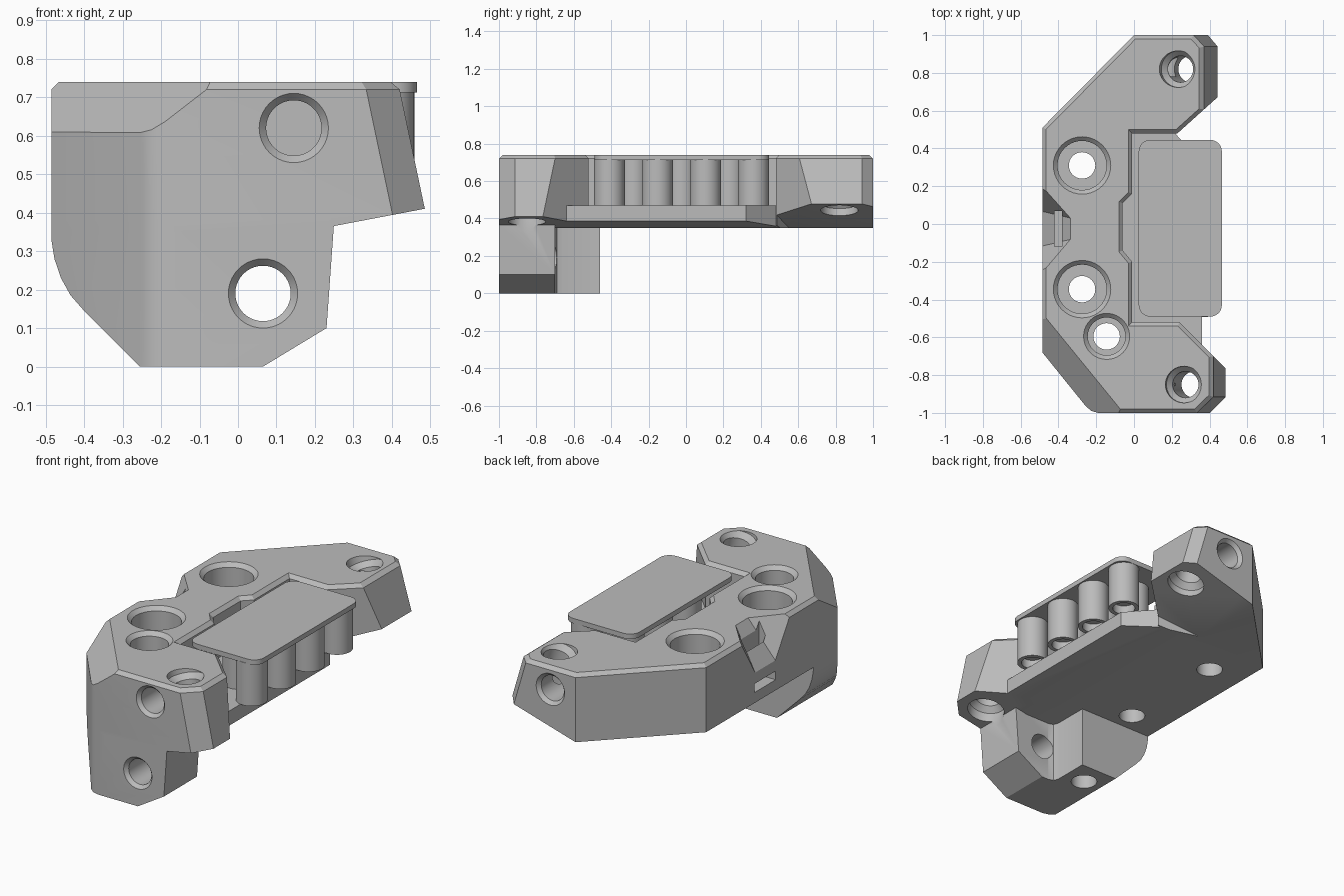
import bpy, bmesh, math
from mathutils import Vector

if "Cube" in bpy.data.objects:
    bpy.data.objects.remove(bpy.data.objects["Cube"])

grey = bpy.data.materials.new("mid grey")
grey.use_nodes = True
colour = (0.5, 0.5, 0.5, 1)
grey.diffuse_color = colour
grey.node_tree.nodes["Principled BSDF"].inputs["Base Color"].default_value = colour


def make(name, bm):
    bmesh.ops.recalc_face_normals(bm, faces=bm.faces)
    mesh = bpy.data.meshes.new(name)
    bm.to_mesh(mesh)
    bm.free()
    mesh.materials.append(grey)
    ob = bpy.data.objects.new(name, mesh)
    bpy.context.collection.objects.link(ob)
    return ob


def loft(name, rings, chamfer=0):
    """Skin closed rings of equal length, cap both ends, chamfer the last ring."""
    bm = bmesh.new()
    loops = [[bm.verts.new(p) for p in ring] for ring in rings]
    for a, b in zip(loops, loops[1:]):
        for i in range(len(a)):
            j = (i + 1) % len(a)
            bm.faces.new((a[i], a[j], b[j], b[i]))
    bm.faces.new(loops[0])
    top = bm.faces.new(loops[-1])
    bmesh.ops.recalc_face_normals(bm, faces=bm.faces)
    if chamfer:
        bmesh.ops.bevel(bm, geom=list(top.edges), offset=chamfer, segments=1,
                        affect='EDGES', profile=0.5)
    return make(name, bm)


def prism(name, outline, z0, z1, chamfer=0):
    return loft(name, [[(x, y, z) for x, y in outline] for z in (z0, z1)], chamfer)


def hull(name, points):
    bm = bmesh.new()
    for p in points:
        bm.verts.new(p)
    bmesh.ops.convex_hull(bm, input=bm.verts)
    return make(name, bm)


def box(name, x, y, z):
    return hull(name, [(a, b, c) for a in x for b in y for c in z])


def turned(name, origin, axis, profile, n=40):
    """Round solid from (distance along axis, radius) pairs."""
    rot = Vector(axis).to_track_quat('Z', 'Y')
    ring = [(math.cos(math.tau * i / n), math.sin(math.tau * i / n)) for i in range(n)]
    return loft(name, [[Vector(origin) + rot @ Vector((c * r, s * r, t)) for c, s in ring]
                       for t, r in profile])


def boolean(target, tool, operation='DIFFERENCE'):
    mod = target.modifiers.new("cut", 'BOOLEAN')
    mod.operation, mod.solver, mod.object = operation, 'EXACT', tool
    bpy.context.view_layer.objects.active = target
    bpy.ops.object.modifier_apply(modifier=mod.name)
    bpy.data.objects.remove(tool)


def smooth(ob):
    bpy.ops.object.select_all(action='DESELECT')
    ob.select_set(True)
    bpy.context.view_layer.objects.active = ob
    bpy.ops.object.shade_smooth_by_angle(angle=math.radians(25))


LOW, TOP, FLOOR = 0.35, 0.74, 0.47


# Main block: ears lean outwards towards the bottom
def block_outline(rear_x, front_x):
    return [(0, 1), (rear_x - 0.055, 1), (rear_x, 0.94),
            (rear_x, 0.48 + 0.9 * (rear_x - 0.23)), (0.23, 0.48),
            (-0.01, 0.48), (-0.01, 0.16), (-0.06, 0.11), (-0.06, -0.14),
            (-0.01, -0.2), (-0.01, -0.52), (0.24, -0.52),
            (front_x, -0.28 - front_x), (front_x, -0.915), (front_x - 0.087, -1),
            (-0.19, -1), (-0.225, -0.99), (-0.255, -0.965), (-0.485, -0.68), (-0.485, 0.51)]


body = loft("main_block", [[(x, y, LOW) for x, y in block_outline(0.48, 0.498)],
                           [(x, y, TOP) for x, y in block_outline(0.365, 0.416)]], 0.02)

# Shelf forming the pocket floor
boolean(body, prism("shelf", [(-0.2, -0.7), (0.36, -0.7), (0.36, 0.32),
                              (0.2, 0.5), (-0.2, 0.5)], LOW, FLOOR), 'UNION')

# Undersides rise towards the ears
boolean(body, hull("underside_cut", [(x, y, z) for y in (-1.1, 1.1) for x, z in
                                     ((0.17, LOW), (0.17, 0.2), (0.6, 0.2), (0.6, 0.432))]))
boolean(body, hull("rear_underside_cut", [p for x, y in ((0, 0.55), (0.55, 0.4), (0, 1.1), (0.55, 1.1))
                                          for p in ((x, y, 0.2), (x, y, LOW + 0.29 * x))]))

# Front leg: plan shape trimmed by its front profile
leg = prism("leg", [(-0.19, -1), (0.4, -1), (0.4, -0.7), (0.02, -0.7), (-0.01, -0.69),
                    (-0.02, -0.66), (-0.02, -0.46), (-0.485, -0.46), (-0.485, -0.68),
                    (-0.255, -0.965), (-0.225, -0.99)], -0.1, 0.42)
profile = [(-0.6, 0.38), (-0.485, 0.38), (-0.485, 0.33), (-0.477, 0.28), (-0.46, 0.23),
           (-0.435, 0.185), (-0.4, 0.145), (-0.255, 0), (0.065, 0), (0.23, 0.1), (0.25, 0.38)][1:]
boolean(leg, loft("leg_profile", [[(x, y, z) for x, z in profile] for y in (-1.2, -0.3)]), 'INTERSECT')
boolean(body, leg, 'UNION')

# Broad chamfer over the front corner
n = Vector((-0.775, -0.632, 0))
along = Vector((0.632, -0.775, 0))
start = Vector((-0.48, -0.48, TOP))
boolean(body, hull("corner_cut", [start + along * s + n * d + Vector((0, 0, h)) for s in (-0.4, 1.1)
                                  for d, h in ((-0.1, 0.1), (0.4, 0.1), (0.4, -0.4))]))

# Flared notch and tie slot on the side
boolean(body, hull("notch_cut", [(-0.33, 0.03, 0.75), (-0.33, -0.08, 0.75), (-0.5, 0.22, 0.75),
                                 (-0.5, -0.28, 0.75), (-0.5, 0.07, 0.5), (-0.5, -0.12, 0.5)]))
boolean(body, box("slot_cut", (-0.42, -0.38), (-0.12, 0.07), (0.41, 0.72)))
boolean(body, box("slot_exit_cut", (-0.55, -0.39), (-0.12, 0.07), (0.41, 0.46)))

# Vertical counterbored holes: position, bore radius, bore floor
for x, y, r, seat in ((-0.275, 0.31, 0.13, 0.52), (-0.275, -0.345, 0.13, 0.52),
                      (-0.145, -0.595, 0.1, 0.5)):
    boolean(body, turned("hole_cut", (x, y, 0), (0, 0, 1),
                         [(-0.1, 0.07), (seat, 0.07), (seat, r), (TOP - 0.022, r),
                          (TOP, r + 0.022), (TOP + 0.05, r + 0.022)]))

# Leaning holes through the ears, clearing the leg below
for x, y, lean, length in ((0.235, 0.82, 0.29, 0.3), (0.265, -0.85, 0.2, 0.34)):
    boolean(body, turned("ear_cut", (x, y, TOP), (lean, 0, -1),
                         [(-0.05, 0.097), (0.01, 0.097), (0.04, 0.07), (length - 0.06, 0.07),
                          (length - 0.03, 0.1), (length + 0.5, 0.1)]))

# Horizontal holes in the front and rear faces
for x, y, z, way, depth in ((0.145, -1, 0.62, 1, 0.22), (0.065, -1, 0.19, 1, 0.4),
                            (0.16, 1, 0.61, -1, 0.22)):
    boolean(body, turned("face_cut", (x, y, z), (0, way, 0),
                         [(-0.05, 0.09), (0, 0.09), (0.02, 0.072), (depth, 0.072)]))
smooth(body)

# Cover plate with rounded corners
r = 0.06
corners = ((0.405, 0.385, 0), (0.085, 0.385, 1), (0.085, -0.43, 2), (0.405, -0.43, 3))
cover = prism("cover_plate", [(cx + r * math.cos((q + k / 6) * math.pi / 2),
                               cy + r * math.sin((q + k / 6) * math.pi / 2))
                              for cx, cy, q in corners for k in range(7)], 0.712, TOP)
smooth(cover)

# Two staggered rows of hollow posts under the cover
posts = [(0.375, -0.41 + 0.257 * i) for i in range(4)] + [(0.2, -0.28 + 0.257 * i) for i in range(3)]
for x, y in posts:
    post = turned("post", (x, y, 0), (0, 0, 1), [(FLOOR, 0.083), (0.715, 0.083)])
    boolean(post, turned("post_cut", (x, y, 0), (0, 0, 1), [(0.4, 0.06), (0.52, 0.06)]))
    smooth(post)
